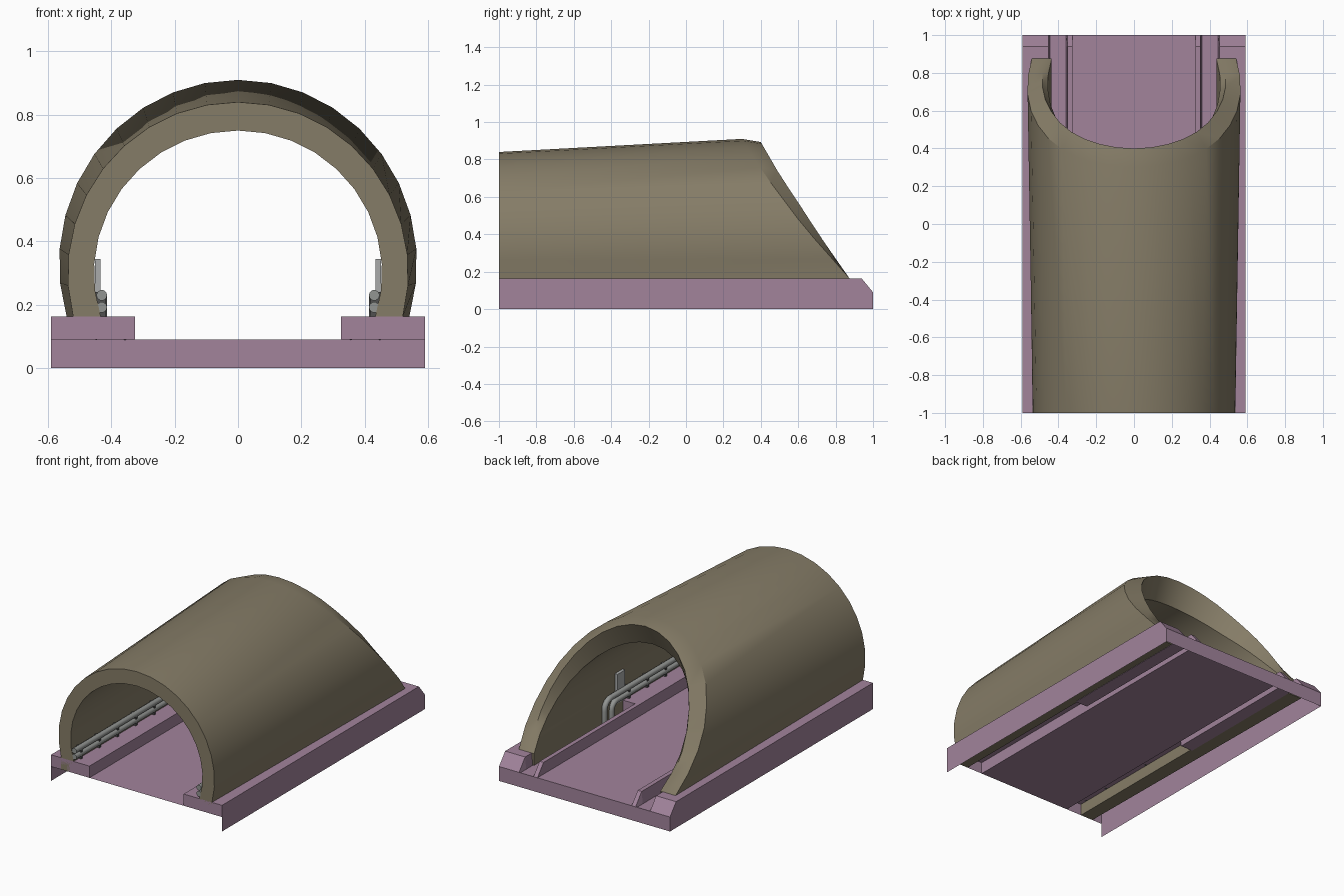
import bpy, bmesh, math
from mathutils import Vector

if "Cube" in bpy.data.objects:
    bpy.data.objects.remove(bpy.data.objects["Cube"])


def material(name, r, g, b):
    m = bpy.data.materials.new(name)
    m.diffuse_color = (r, g, b, 1)
    m.use_nodes = True
    m.node_tree.nodes["Principled BSDF"].inputs["Base Color"].default_value = m.diffuse_color
    return m


MAUVE = material("mauve base", 0.36, 0.23, 0.33)
OLIVE = material("olive concrete", 0.235, 0.202, 0.135)
PIPE = material("pipe grey", 0.29, 0.30, 0.29)
PLATE = material("light grey", 0.40, 0.41, 0.41)
DARK = material("dark grey", 0.08, 0.08, 0.08)


def finish(name, bm, mat, smooth=None):
    me = bpy.data.meshes.new(name)
    bm.to_mesh(me)
    bm.free()
    ob = bpy.data.objects.new(name, me)
    bpy.context.collection.objects.link(ob)
    me.materials.append(mat)
    if smooth:
        bpy.ops.object.select_all(action='DESELECT')
        bpy.context.view_layer.objects.active = ob
        ob.select_set(True)
        bpy.ops.object.shade_smooth_by_angle(angle=math.radians(smooth))
    return ob


def lerp_table(table, z):
    """y on a rim outline for height z (table sorted from top to bottom)"""
    for (z0, y0), (z1, y1) in zip(table, table[1:]):
        if z >= z1:
            return y0 + (y1 - y0) * min(1, max(0, (z0 - z) / (z0 - z1)))
    return table[-1][1]


# Base: open-bottomed shell swept from cross-sections along y
def sweep(bm, half, stations):
    prof = half + [(-x, z) for x, z in reversed(half)]
    rows = [[bm.verts.new((x, y, min(z, top))) for x, z in prof] for y, top in stations]
    for a, b in zip(rows, rows[1:]):
        for i in range(len(prof) - 1):
            bm.faces.new((a[i], b[i], b[i + 1], a[i + 1]))


def wall(bm, y, x0, x1, z0, z1, back=False):
    c = [(x0, z0), (x1, z0), (x1, z1), (x0, z1)]
    if back:
        c.reverse()
    bm.faces.new([bm.verts.new((x, y, z)) for x, z in c])


TOP, FLOOR, W = 0.163, 0.09, 0.59
bm = bmesh.new()
sweep(bm, [(W, 0), (W, TOP), (0.325, TOP), (0.325, FLOOR)], [(-1, 1), (0, 1)])
sweep(bm, [(W, 0), (W, TOP), (0.452, TOP), (0.445, FLOOR - .002), (0.36, FLOOR - .002),
           (0.352, TOP), (0.325, TOP), (0.325, FLOOR)],
      [(0, 1), (0.94, 1), (1, FLOOR)])
wall(bm, 1, -W, W, 0, FLOOR, True)
for s in (-1, 1):
    a, b = sorted((s * 0.325, s * W))
    wall(bm, -1, a, b, FLOOR, TOP)              # walkway front
    a, b = sorted((s * 0.355, s * 0.45))
    wall(bm, 0, a, b, FLOOR, TOP, True)         # trench end
finish("base", bm, MAUVE)


# Tunnel: arch rings joined front-outer -> rim -> chamfer -> inside -> front
N = 20
OUT_RIM = [(0.91, 0.30), (0.84, 0.34), (0.68, 0.45), (0.48, 0.60), (0.36, 0.70), (0.165, 0.875)]
IN_RIM = [(0.893, 0.40), (0.72, 0.50), (0.57, 0.60), (0.40, 0.71), (0.27, 0.80), (0.165, 0.875)]


def arch(a, top, c, yfun):
    b = top - c
    s = math.asin((TOP - c) / b)
    pts = []
    for i in range(N + 1):
        t = s + (math.pi - 2 * s) * i / N
        pts.append((a * math.cos(t), c + b * math.sin(t)))
    out = [Vector((x, yfun(z), z)) for x, z in pts]
    first, last = out[0].copy(), out[-1].copy()
    first.z = last.z = FLOOR
    return [first] + out + [last]


rings = [
    arch(0.538, 0.84, 0.30, lambda z: -1),
    arch(0.565, 0.91, 0.33, lambda z: lerp_table(OUT_RIM, z)),
    arch(0.487, 0.893, 0.33, lambda z: lerp_table(IN_RIM, z)),
    arch(0.457, 0.755, 0.30, lambda z: lerp_table(IN_RIM, z * 1.18 - 0.03) - 0.09 * max(0, z - TOP) / 0.59),
    arch(0.455, 0.75, 0.30, lambda z: -1),
]
bm = bmesh.new()
vr = [[bm.verts.new(p) for p in r] for r in rings]
for k in range(len(vr)):
    a, b = vr[k], vr[(k + 1) % len(vr)]
    for i in range(N + 2):
        bm.faces.new((a[i], a[i + 1], b[i + 1], b[i]))
bm.faces.new([r[0] for r in vr])
bm.faces.new([r[-1] for r in vr])
bmesh.ops.remove_doubles(bm, verts=bm.verts, dist=0.0005)
bmesh.ops.recalc_face_normals(bm, faces=bm.faces)
finish("tunnel_arch", bm, OLIVE, 28)


# Pipes along the walls, bending down into the trench
def pipe(name, x, z, yend, r=0.017, bend=0.045):
    pts = [Vector((x, -1, z))]
    for i in range(6):
        t = math.pi / 2 * i / 5
        pts.append(Vector((x, yend - bend + bend * math.sin(t), z - bend + bend * math.cos(t))))
    pts.append(Vector((x, yend, FLOOR)))
    bm = bmesh.new()
    rows = []
    for i, p in enumerate(pts):
        d = (pts[min(i + 1, len(pts) - 1)] - pts[max(i - 1, 0)]).normalized()
        if i == 0:
            d = Vector((0, 1, 0))
        u = Vector((1, 0, 0))
        v = d.cross(u)
        rows.append([bm.verts.new(p + r * (math.cos(q) * u + math.sin(q) * v))
                     for q in [2 * math.pi * k / 10 for k in range(10)]])
    for a, b in zip(rows, rows[1:]):
        for k in range(10):
            bm.faces.new((a[k], a[(k + 1) % 10], b[(k + 1) % 10], b[k]))
    bm.faces.new(rows[0])
    bm.faces.new(rows[-1])
    bmesh.ops.recalc_face_normals(bm, faces=bm.faces)
    finish(name, bm, PIPE, 40)


def box(name, lo, hi, mat):
    bm = bmesh.new()
    bmesh.ops.create_cube(bm, size=1)
    for v in bm.verts:
        v.co = [lo[i] + (v.co[i] + 0.5) * (hi[i] - lo[i]) for i in range(3)]
    return finish(name, bm, mat)


for s, side in ((-1, "left"), (1, "right")):
    pipe(side + "_upper_pipe", s * 0.430, 0.230, 0.19, bend=0.06)
    pipe(side + "_lower_pipe", s * 0.430, 0.192, 0.12)
    # upright marker plate
    a, b = sorted((s * 0.434, s * 0.452))
    box(side + "_wall_plate", (a, -0.02, TOP), (b, 0.055, 0.345), PLATE)
    # pipe clamps against the wall
    for i in range(6):
        y = -0.95 + i * 0.18
        a, b = sorted((s * 0.418, s * 0.458))
        box(f"{side}_pipe_clamp_{i}", (a, y, TOP), (b, y + 0.015, 0.24), DARK)
